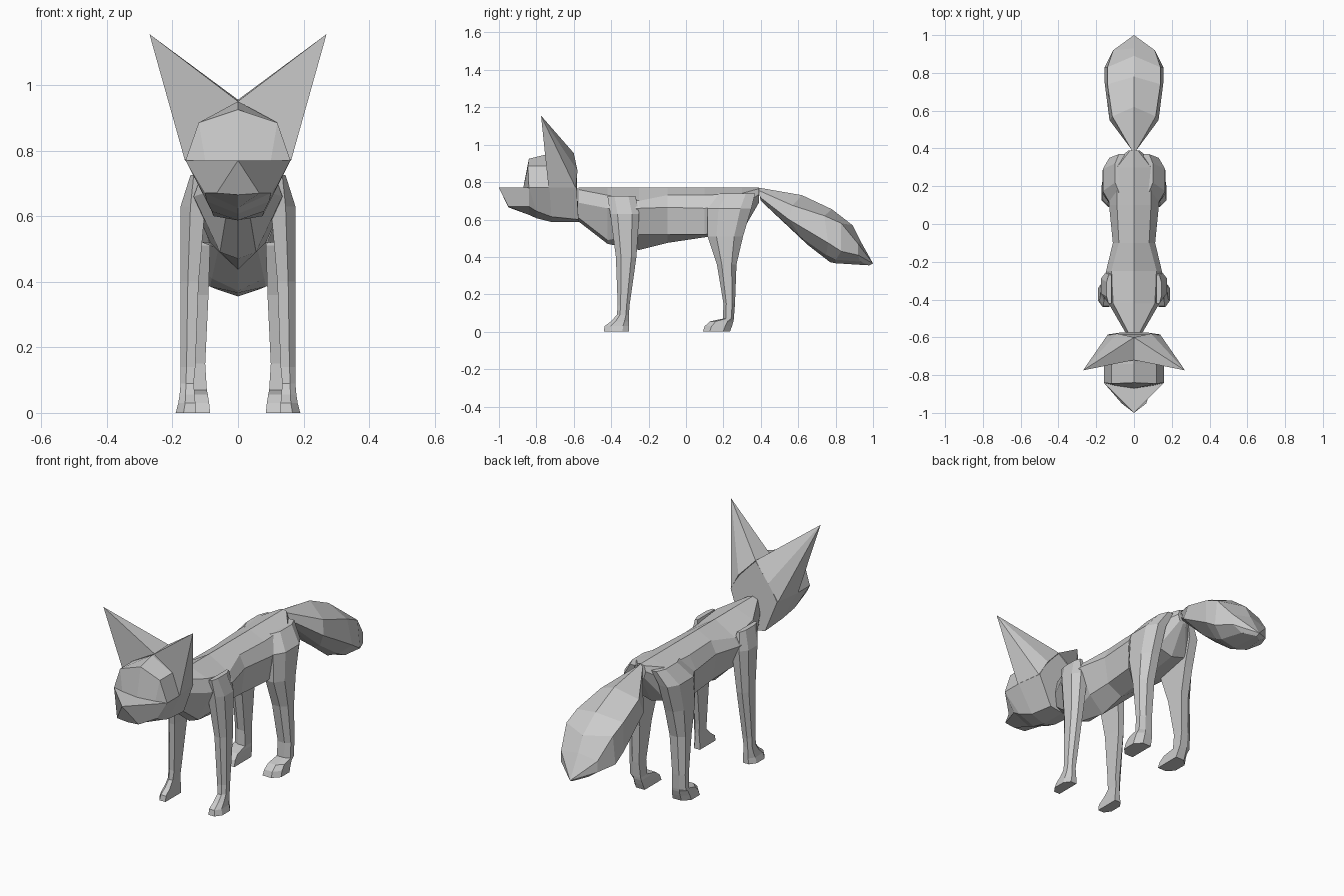
import bpy, bmesh

fur = bpy.data.materials.new("grey_fur")
fur.diffuse_color = (0.6, 0.6, 0.6, 1)


def finish(name, bm):
    bmesh.ops.remove_doubles(bm, verts=bm.verts, dist=0.0005)
    bmesh.ops.dissolve_degenerate(bm, edges=bm.edges, dist=0.0005)
    bmesh.ops.recalc_face_normals(bm, faces=bm.faces)
    me = bpy.data.meshes.new(name)
    bm.to_mesh(me)
    bm.free()
    me.materials.append(fur)
    ob = bpy.data.objects.new(name, me)
    bpy.context.collection.objects.link(ob)
    return ob


def loft(name, rings):
    """Skin closed rings of equal length and cap both ends."""
    bm = bmesh.new()
    vs = [[bm.verts.new(p) for p in r] for r in rings]
    n = len(vs[0])
    for a, b in zip(vs, vs[1:]):
        for i in range(n):
            j = (i + 1) % n
            bm.faces.new((a[i], a[j], b[j], b[i]))
    bm.faces.new(vs[0])
    bm.faces.new(vs[-1])
    return finish(name, bm)


def mirrored(half):
    """Complete a ring from its half, first and last points on the centre line."""
    return half + [(-x, y, z) for x, y, z in half[-2:0:-1]]


# Body: y position, then half section from spine to keel as (x, z)
body = [
    (-.575, [(0, .77), (.03, .76), (.045, .69), (.035, .61), (0, .59)]),
    (-.42, [(0, .77), (.11, .73), (.135, .66), (.055, .49), (0, .47)]),
    (-.25, [(0, .77), (.12, .70), (.148, .66), (.085, .52), (0, .437)]),
    (-.10, [(0, .77), (.08, .73), (.112, .665), (.09, .52), (0, .475)]),
    (.10, [(0, .77), (.09, .73), (.132, .66), (.11, .52), (0, .505)]),
    (.30, [(0, .77), (.09, .74), (.13, .67), (.09, .56), (0, .535)]),
    (.39, [(0, .77), (.02, .765), (.03, .735), (.02, .70), (0, .69)]),
]
loft("body", [mirrored([(x, y, z) for x, z in s]) for y, s in body])

# Head: nose, muzzle base, brow, crown, back of skull
head = [
    [(0, -1, .77), (0, -1, .77), (0, -1, .77), (.065, -.95, .67), (0, -.95, .665)],
    [(0, -.87, .77), (.1, -.855, .77), (.16, -.84, .77), (.1, -.84, .67), (0, -.84, .625)],
    [(0, -.84, .925), (.12, -.845, .885), (.16, -.84, .77), (.095, -.8, .645), (0, -.8, .607)],
    [(0, -.74, .95), (.12, -.74, .885), (.16, -.73, .77), (.08, -.72, .615), (0, -.72, .587)],
    [(0, -.6, .95), (.09, -.585, .86), (.14, -.585, .77), (.075, -.575, .6), (0, -.572, .587)],
]
loft("head", [mirrored(r) for r in head])

# Tail: root, front bulge, rear bulge, tip
tail = [
    [(0, .39, .77), (.012, .39, .755), (.014, .395, .72), (.01, .4, .70), (0, .4, .70)],
    [(0, .62, .73), (.115, .57, .675), (.13, .55, .60), (.06, .62, .5), (0, .65, .465)],
    [(0, .78, .655), (.14, .74, .62), (.157, .76, .475), (.08, .75, .41), (0, .77, .372)],
    [(0, .89, .57), (.14, .83, .58), (.155, .83, .43), (.085, .8, .385), (0, .8, .366)],
    [(0, .93, .49), (.11, .92, .47), (.11, .92, .41), (.06, .93, .375), (0, .98, .355)],
    [(0, 1, .365)] * 5,
]
loft("tail", [mirrored(r) for r in tail])

# Legs: z, inner x, outer x, front y, back y
front_leg = [
    (.725, .12, .145, -.42, -.27), (.63, .1, .175, -.405, -.25),
    (.40, .12, .175, -.375, -.265), (.14, .13, .175, -.365, -.302),
    (.09, .135, .175, -.37, -.305), (.056, .132, .178, -.40, -.305),
    (.03, .13, .182, -.435, -.305), (0, .13, .19, -.44, -.305),
]
hind_leg = [
    (.74, .05, .10, .17, .37), (.66, .08, .165, .115, .35), (.51, .085, .168, .115, .305),
    (.36, .09, .168, .165, .27), (.15, .1, .168, .2, .262),
    (.07, .095, .168, .198, .256), (.056, .092, .168, .13, .254),
    (.03, .088, .17, .1, .246), (0, .085, .172, .09, .235),
]


def leg_ring(side, z, x0, x1, y0, y1):
    xm, d = x0 + .6 * (x1 - x0), .25 * (y1 - y0)
    pts = [(x0, y0), (xm, y0), (x1, y0 + d), (x1, y1 - d), (xm, y1), (x0, y1)]
    return [(side * x, y, z) for x, y in pts]


for side, label in ((-1, "left"), (1, "right")):
    loft("front_leg_" + label, [leg_ring(side, *s) for s in front_leg])
    loft("hind_leg_" + label, [leg_ring(side, *s) for s in hind_leg])
    # Ear: tall pointed shell rising from the back of the head
    bm = bmesh.new()
    for x, y, z in [(.27, -.775, 1.155), (0, -.6, .955), (0, -.72, .95),
                    (.162, -.735, .77), (.142, -.59, .77), (.09, -.58, .86)]:
        bm.verts.new((side * x, y, z))
    bmesh.ops.convex_hull(bm, input=bm.verts)
    finish("ear_" + label, bm)
